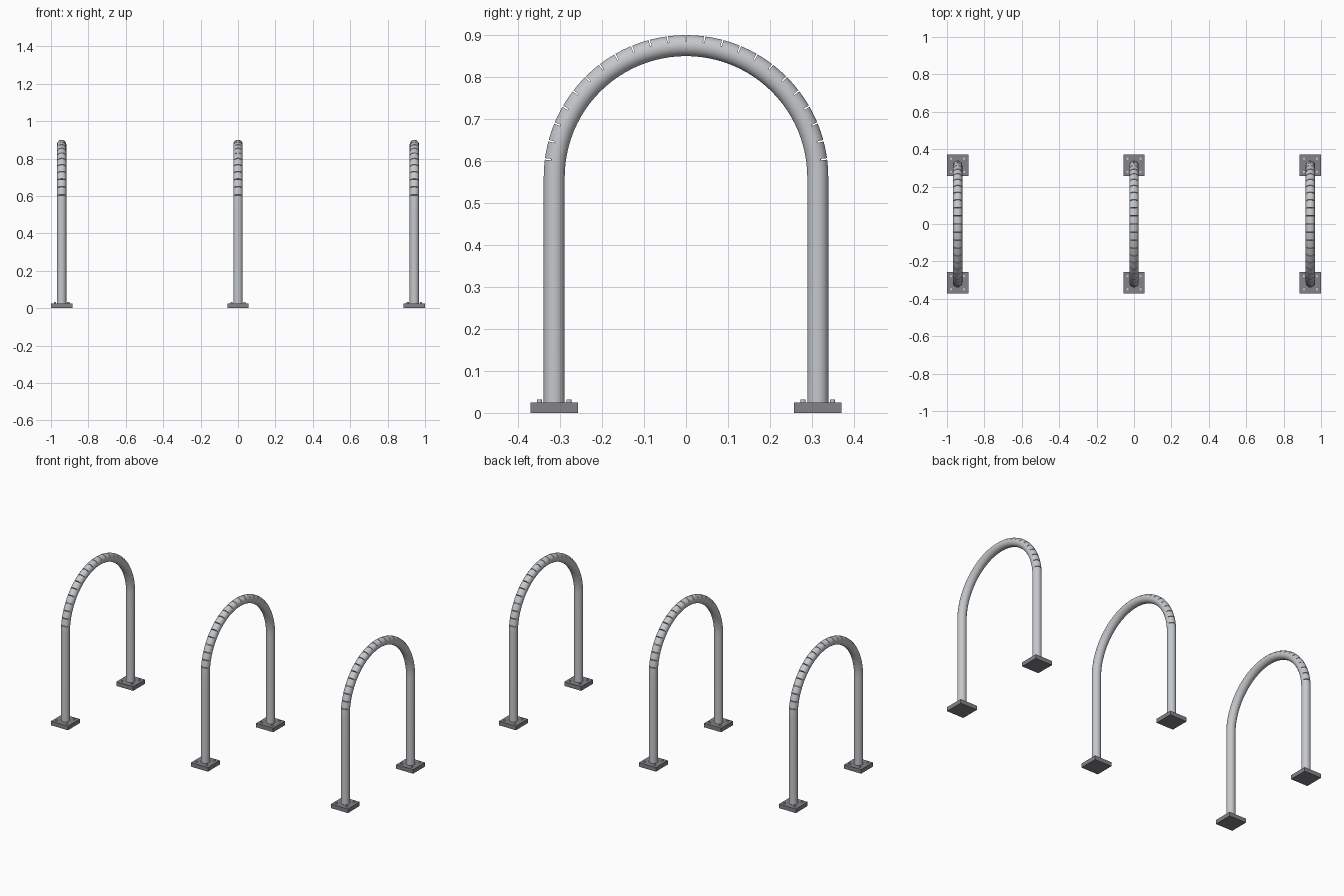
import bpy, bmesh
from math import sin, cos, pi, radians

if "Cube" in bpy.data.objects:
    bpy.data.objects.remove(bpy.data.objects["Cube"])

SPACING = 0.943      # distance between hoops
HALF = 0.314         # leg offset, also bend radius
ARC_Z = 0.561        # height where the bend starts
R = 0.025            # tube radius
PLATE, THICK = 0.114, 0.025
SIDES = 32


def material(name, c):
    m = bpy.data.materials.new(name)
    m.diffuse_color = (*c, 1)
    m.use_nodes = True
    m.node_tree.nodes["Principled BSDF"].inputs["Base Color"].default_value = m.diffuse_color
    return m


STEEL = material("galvanised_steel", (0.56, 0.58, 0.60))
DARK = material("dark_steel", (0.23, 0.23, 0.25))


def finish(bm, name, mat, x, y=0, smooth=True):
    bmesh.ops.recalc_face_normals(bm, faces=bm.faces)
    me = bpy.data.meshes.new(name)
    bm.to_mesh(me)
    bm.free()
    me.materials.append(mat)
    ob = bpy.data.objects.new(name, me)
    ob.location = (x, y, 0)
    bpy.context.collection.objects.link(ob)
    if smooth:
        bpy.ops.object.select_all(action='DESELECT')
        ob.select_set(True)
        bpy.context.view_layer.objects.active = ob
        bpy.ops.object.shade_smooth_by_angle(angle=radians(35))
    return ob


def hoop(name, x):
    # Stations: (y centre, z centre, angle, outer limit of the section)
    stations = [(HALF, THICK, 0, R)]

    def arc(deg, limit=R):
        a = radians(deg)
        stations.append((HALF * cos(a), ARC_Z + HALF * sin(a), a, limit))

    arc(0)
    arc(3.75)
    # Saw-cut notches on the outside of the bend
    for i in range(1, 24):
        d, w = i * 7.5, 0.3
        arc(d - w)
        arc(d - w, 0.010)
        arc(d + w, 0.010)
        arc(d + w)
        arc(d + 3.75)
    arc(180)
    stations.append((-HALF, THICK, pi, R))

    bm = bmesh.new()
    rings = []
    for y, z, a, limit in stations:
        ring = []
        for k in range(SIDES):
            t = 2 * pi * k / SIDES
            u = min(R * cos(t), limit)
            ring.append(bm.verts.new((R * sin(t), y + u * cos(a), z + u * sin(a))))
        rings.append(ring)
    for p, q in zip(rings, rings[1:]):
        for k in range(SIDES):
            n = (k + 1) % SIDES
            bm.faces.new((p[k], p[n], q[n], q[k]))
    bm.faces.new(rings[0])
    bm.faces.new(rings[-1])
    bmesh.ops.remove_doubles(bm, verts=bm.verts, dist=1e-5)
    return finish(bm, name, STEEL, x)


def base_plate(name, x, y):
    bm = bmesh.new()
    bmesh.ops.create_cube(bm, size=1)
    bmesh.ops.scale(bm, vec=(PLATE, PLATE, THICK), verts=bm.verts)
    bmesh.ops.translate(bm, vec=(0, 0, THICK / 2), verts=bm.verts)
    return finish(bm, name, DARK, x, y, smooth=False)


def bolts(name, x, y):
    bm = bmesh.new()
    for sx in (-1, 1):
        for sy in (-1, 1):
            v = bmesh.ops.create_cone(bm, cap_ends=True, segments=16, radius1=0.006,
                                      radius2=0.006, depth=0.012)["verts"]
            bmesh.ops.translate(bm, vec=(sx * 0.035, sy * 0.035, THICK + 0.001), verts=v)
    return finish(bm, name, STEEL, x, y)


for hoop_name, x in (("left", -SPACING), ("middle", 0), ("right", SPACING)):
    hoop(f"{hoop_name}_hoop", x)
    for side, y in (("front", -HALF), ("back", HALF)):
        base_plate(f"{hoop_name}_{side}_base_plate", x, y)
        bolts(f"{hoop_name}_{side}_bolts", x, y)
